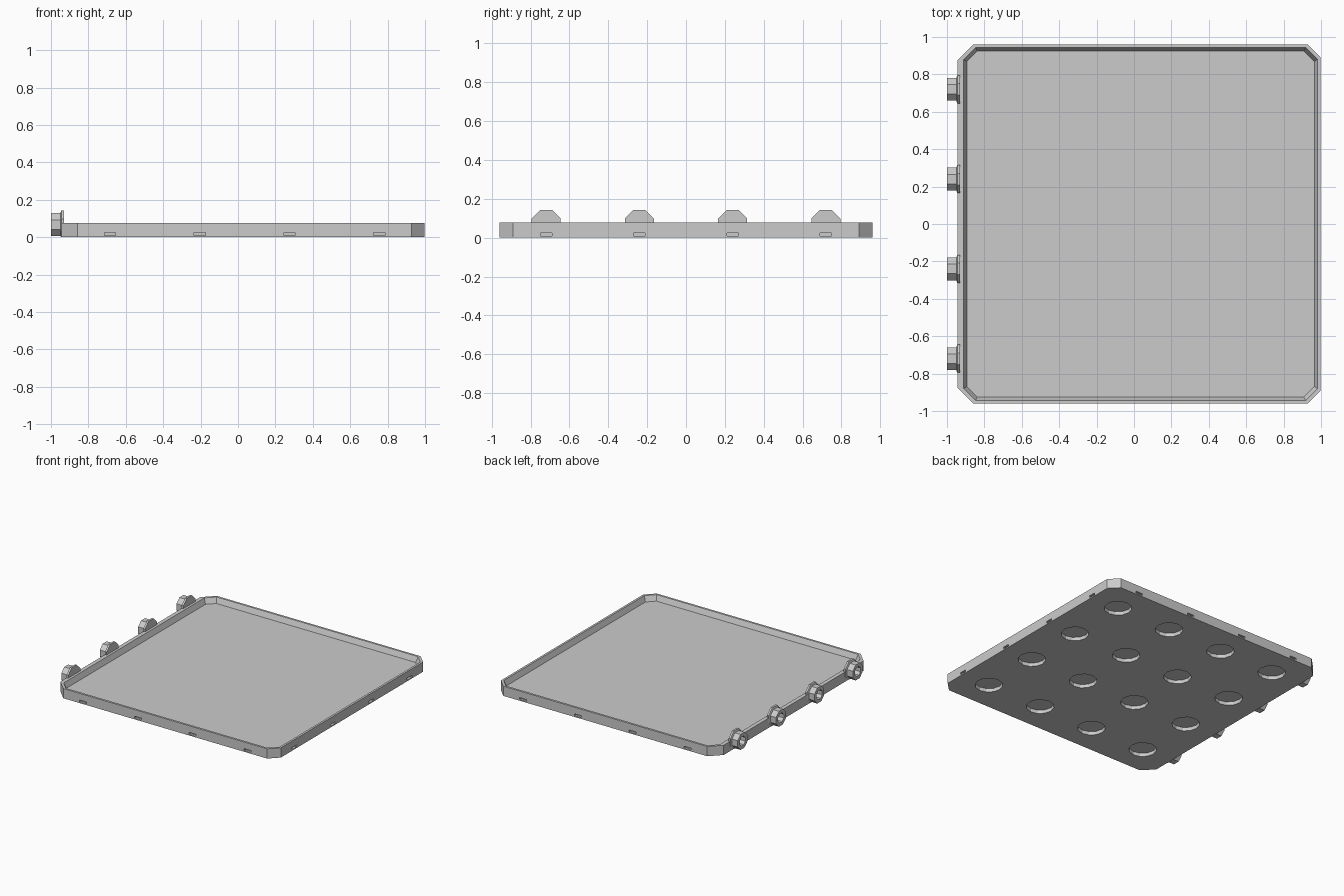
import bpy, bmesh, math
from mathutils import Matrix, Vector

if "Cube" in bpy.data.objects:
    bpy.data.objects.remove(bpy.data.objects["Cube"])

grey = bpy.data.materials.new("light_grey")
grey.use_nodes = True
grey.diffuse_color = (0.6, 0.6, 0.6, 1)
grey.node_tree.nodes["Principled BSDF"].inputs["Base Color"].default_value = (0.6, 0.6, 0.6, 1)

MID_X = 0.035          # middle of the tray floor
HALF = 0.963           # half width of the tray
STEP = 0.48            # spacing of cups, slots and sockets
OFFSETS = [(i - 1.5) * STEP for i in range(4)]
SOCKET_Z = 0.067


def finish(bm, name):
    bmesh.ops.recalc_face_normals(bm, faces=bm.faces)
    mesh = bpy.data.meshes.new(name)
    bm.to_mesh(mesh)
    bm.free()
    mesh.materials.append(grey)
    obj = bpy.data.objects.new(name, mesh)
    bpy.context.collection.objects.link(obj)
    return obj


def loft(bm, rings, close=True):
    """Skin a stack of equal-length point rings and cap both ends."""
    loops = [[bm.verts.new(p) for p in ring] for ring in rings]
    for a, b in zip(loops, loops[1:]):
        for i in range(len(a)):
            j = (i + 1) % len(a)
            bm.faces.new((a[i], a[j], b[j], b[i]))
    bm.faces.new(loops[0][::-1])
    bm.faces.new(loops[-1])


def outline(inset, z, extra=0.0):
    """Square with cut corners; extra pushes out the socket side."""
    x0, x1 = MID_X - HALF + inset - extra, MID_X + HALF - inset
    y = HALF - 0.003 - inset
    c = 0.07 - inset * 0.4
    d = c + extra
    left = x0 + d
    return [Vector(p + (z,)) for p in (
        (left, -y), (x1 - c, -y), (x1, -y + c), (x1, y - c),
        (x1 - c, y), (left, y), (x0, y - d), (x0, -y + d))]


# Tray: outer wall, rim, sloping inner wall and floor
bm = bmesh.new()
loft(bm, [outline(0, 0, 0.015), outline(0, 0.077, 0.015),
          outline(0.017, 0.077), outline(0.034, 0.035)])
tray = finish(bm, "tray")

# Cutter: round cups under the floor and slots low in three side walls
bm = bmesh.new()
for x in OFFSETS:
    for y in OFFSETS:
        bmesh.ops.create_cone(
            bm, cap_ends=True, segments=12, radius1=0.1, radius2=0.1, depth=0.06,
            matrix=Matrix.Translation((MID_X + x, y, -0.002)))
for turn in (-90, 0, 90):
    for s in OFFSETS:
        place = (Matrix.Translation((MID_X, 0, 0))
                 @ Matrix.Rotation(math.radians(turn), 4, "Z")
                 @ Matrix.Translation((HALF, s, 0.017))
                 @ Matrix.Diagonal((0.04, 0.06, 0.015, 1)))
        bmesh.ops.create_cube(bm, size=1, matrix=place)
cutter = finish(bm, "cup_and_slot_cutter")
cutter.hide_render = True

cut = tray.modifiers.new("cups_and_slots", "BOOLEAN")
cut.operation = "DIFFERENCE"
cut.solver = "EXACT"
cut.object = cutter
bpy.context.view_layer.objects.active = tray
bpy.ops.object.modifier_apply(modifier=cut.name)
bpy.data.objects.remove(cutter)


def octagon(x, y, apothem):
    """Octagon facing along x, kept above the ground."""
    r = apothem / math.cos(math.pi / 8)
    ring = []
    for i in range(8):
        a = math.pi / 8 + i * math.pi / 4
        ring.append(Vector((x, y + r * math.cos(a), max(0, SOCKET_Z + r * math.sin(a)))))
    return ring


# Sockets along one side: wide collar, octagonal body and a blind bore
for n, y in enumerate(OFFSETS):
    bm = bmesh.new()
    loft(bm, [octagon(-0.93, y, 0.075), octagon(-0.945, y, 0.075),
              octagon(-0.95, y, 0.061), octagon(-1, y, 0.061),
              octagon(-1, y, 0.035), octagon(-0.955, y, 0.035)])
    finish(bm, "side_socket_%d" % (n + 1))
